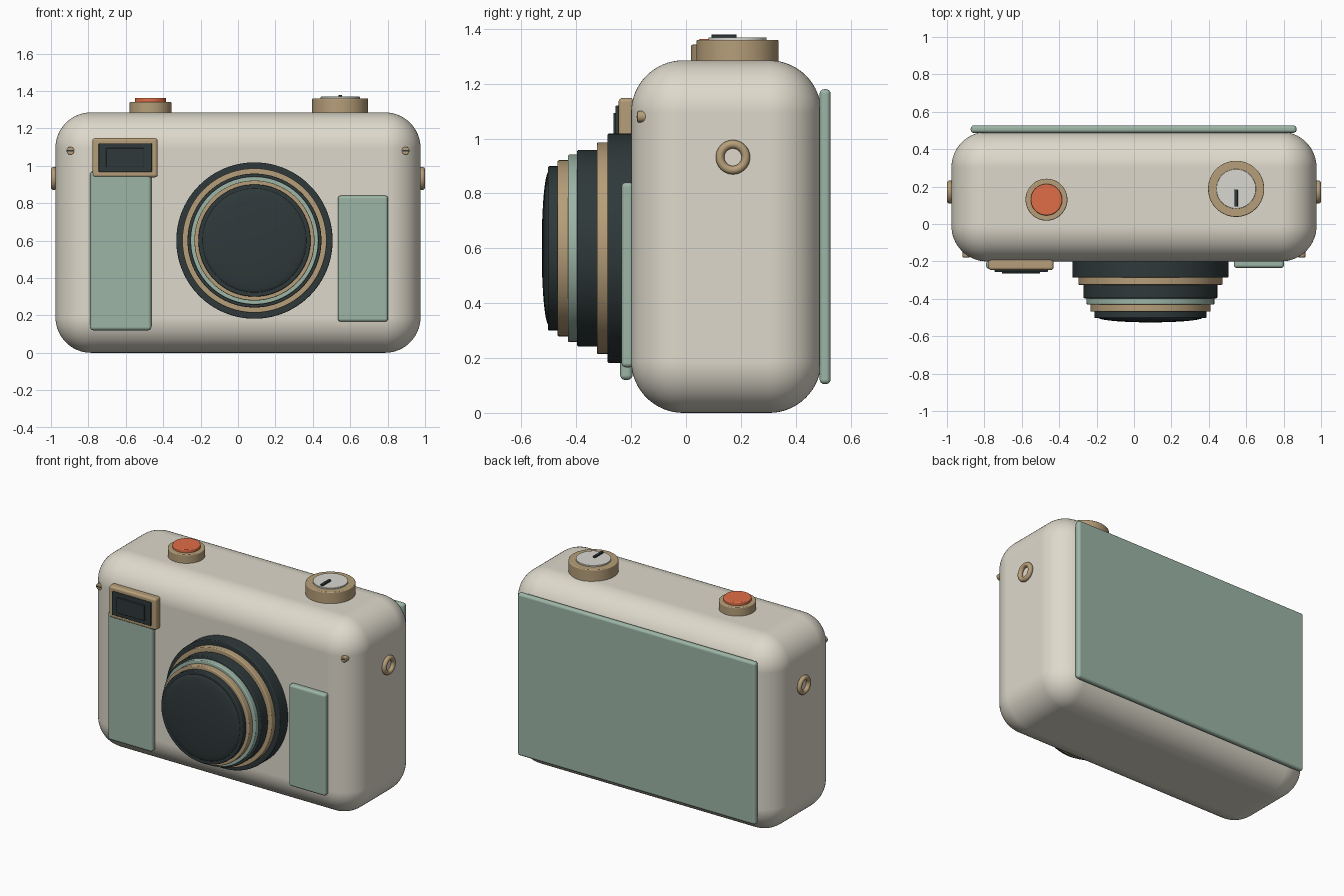
import bpy
import bmesh
import math
from mathutils import Matrix, Vector

default = bpy.data.objects.get("Cube")
if default:
    bpy.data.objects.remove(default, do_unlink=True)


def material(name, rgb):
    """Flat material from an sRGB byte colour."""
    lin = [((c / 255 + 0.055) / 1.055) ** 2.4 for c in rgb] + [1.0]
    m = bpy.data.materials.new(name)
    m.use_nodes = True
    m.diffuse_color = lin
    m.node_tree.nodes["Principled BSDF"].inputs["Base Color"].default_value = lin
    return m


CREAM = material("cream", (222, 217, 203))
SAGE = material("sage", (156, 181, 166))
DARK = material("charcoal", (47, 57, 58))
TAN = material("tan", (182, 158, 121))
RED = material("coral", (224, 109, 72))
SILVER = material("pale_silver", (216, 215, 208))


def finish(name, bm, mat, bevel=0.0, segments=4):
    bmesh.ops.recalc_face_normals(bm, faces=bm.faces)
    mesh = bpy.data.meshes.new(name)
    bm.to_mesh(mesh)
    bm.free()
    mesh.materials.append(mat)
    ob = bpy.data.objects.new(name, mesh)
    bpy.context.collection.objects.link(ob)
    if bevel:
        mod = ob.modifiers.new("Bevel", 'BEVEL')
        mod.width = bevel
        mod.segments = segments
        mod.limit_method = 'ANGLE'
        mod.angle_limit = math.radians(40)
        mod.harden_normals = True
    bpy.ops.object.select_all(action='DESELECT')
    bpy.context.view_layer.objects.active = ob
    ob.select_set(True)
    bpy.ops.object.shade_smooth_by_angle(angle=math.radians(35))
    return ob


def box(name, x, y, z, mat, bevel=0.0, segments=4):
    """Box from (min, max) ranges."""
    bm = bmesh.new()
    bmesh.ops.create_cube(bm, size=1)
    for v in bm.verts:
        v.co = Vector([(a + b) / 2 + c * (b - a) for (a, b), c in zip((x, y, z), v.co)])
    return finish(name, bm, mat, bevel, segments)


UP = Matrix.Identity(4)
FORWARD = Matrix.Rotation(math.radians(90), 4, 'X')    # local z becomes -y
SIDEWAYS = Matrix.Rotation(math.radians(90), 4, 'Y')   # local z becomes +x


def lathe(name, centre, profile, mat, turn=UP, sides=96, bevel=0.0, closed=False):
    """Revolve (radius, height) points about local z; open profiles get end caps."""
    bm = bmesh.new()
    rings = []
    for r, h in profile:
        rings.append([bm.verts.new((r * math.cos(a), r * math.sin(a), h))
                      for a in (2 * math.pi * i / sides for i in range(sides))])
    pairs = list(zip(rings, rings[1:]))
    if closed:
        pairs.append((rings[-1], rings[0]))
    else:
        bm.faces.new(rings[0])
        bm.faces.new(rings[-1])
    for a, b in pairs:
        for i in range(sides):
            j = (i + 1) % sides
            bm.faces.new((a[i], a[j], b[j], b[i]))
    bm.transform(Matrix.Translation(centre) @ turn)
    return finish(name, bm, mat, bevel, 3)


def disc(name, centre, radius, low, high, mat, turn=UP, bevel=0.006, sides=96):
    return lathe(name, centre, [(radius, low), (radius, high)], mat, turn, sides, bevel)


# Body shell and rear panel
box("body", (-0.976, 0.976), (-0.2, 0.493), (0, 1.285), CREAM, 0.19, 16)
box("back_panel", (-0.873, 0.869), (0.487, 0.527), (0.105, 1.18), SAGE, 0.017)

# Front grips
box("right_grip", (-0.791, -0.463), (-0.24, -0.195), (0.12, 0.97), SAGE, 0.018)
box("left_grip", (0.534, 0.802), (-0.235, -0.19), (0.166, 0.84), SAGE, 0.016)

# Viewfinder
box("viewfinder_frame", (-0.778, -0.43), (-0.246, -0.19), (0.938, 1.148), TAN, 0.015)
box("viewfinder_glass", (-0.745, -0.46), (-0.257, -0.22), (0.966, 1.12), DARK, 0.005)
box("viewfinder_window", (-0.706, -0.502), (-0.265, -0.24), (0.992, 1.094), DARK, 0.004)

# Stepped lens barrel
LENS = (0.088, 0, 0.6)
for name, radius, low, high, mat in (
        ("lens_base", 0.418, 0.15, 0.286, DARK),
        ("lens_rear_ring", 0.386, 0.27, 0.325, TAN),
        ("lens_barrel", 0.358, 0.31, 0.397, DARK),
        ("lens_sage_ring", 0.342, 0.38, 0.43, SAGE),
        ("lens_front_ring", 0.321, 0.42, 0.469, TAN),
        ("lens_rim", 0.3, 0.45, 0.503, DARK)):
    disc(name, LENS, radius, low, high, mat, FORWARD)

# Slightly domed lens cap
dome = [(0.28, 0.49)] + [(0.28 * math.cos(t), 0.5 + 0.026 * math.sin(t))
                         for t in (math.pi / 2 * i / 10 for i in range(10))]
lathe("lens_cap", LENS, dome, DARK, FORWARD)

# Shutter button
BUTTON = (-0.468, 0.13, 0)
disc("shutter_collar", BUTTON, 0.112, 1.26, 1.342, TAN)
disc("shutter_button", BUTTON, 0.084, 1.32, 1.363, RED)

# Control dial
DIAL = (0.546, 0.188, 0)
disc("dial", DIAL, 0.15, 1.26, 1.36, TAN)
disc("dial_face", DIAL, 0.106, 1.34, 1.369, SILVER, bevel=0.003)
box("dial_pointer", (0.537, 0.555), (0.093, 0.184), (1.365, 1.379), DARK, 0.002)

# Strap lugs and front screws on both sides
ring = [(0.047 + 0.0155 * math.cos(t), 0.0155 * math.sin(t))
        for t in (2 * math.pi * i / 16 for i in range(16))]
for side, s in (("right", -1), ("left", 1)):
    lathe(side + "_strap_lug", (s * 0.9845, 0.171, 0.932), ring, TAN, SIDEWAYS, 48, closed=True)
    x = s * 0.896
    disc(side + "_screw", (x, 0, 1.08), 0.021, 0.14, 0.178, TAN, FORWARD, 0.005, 32)
    box(side + "_screw_slot", (x - 0.017, x + 0.017), (-0.18, -0.174), (1.077, 1.083), DARK)
